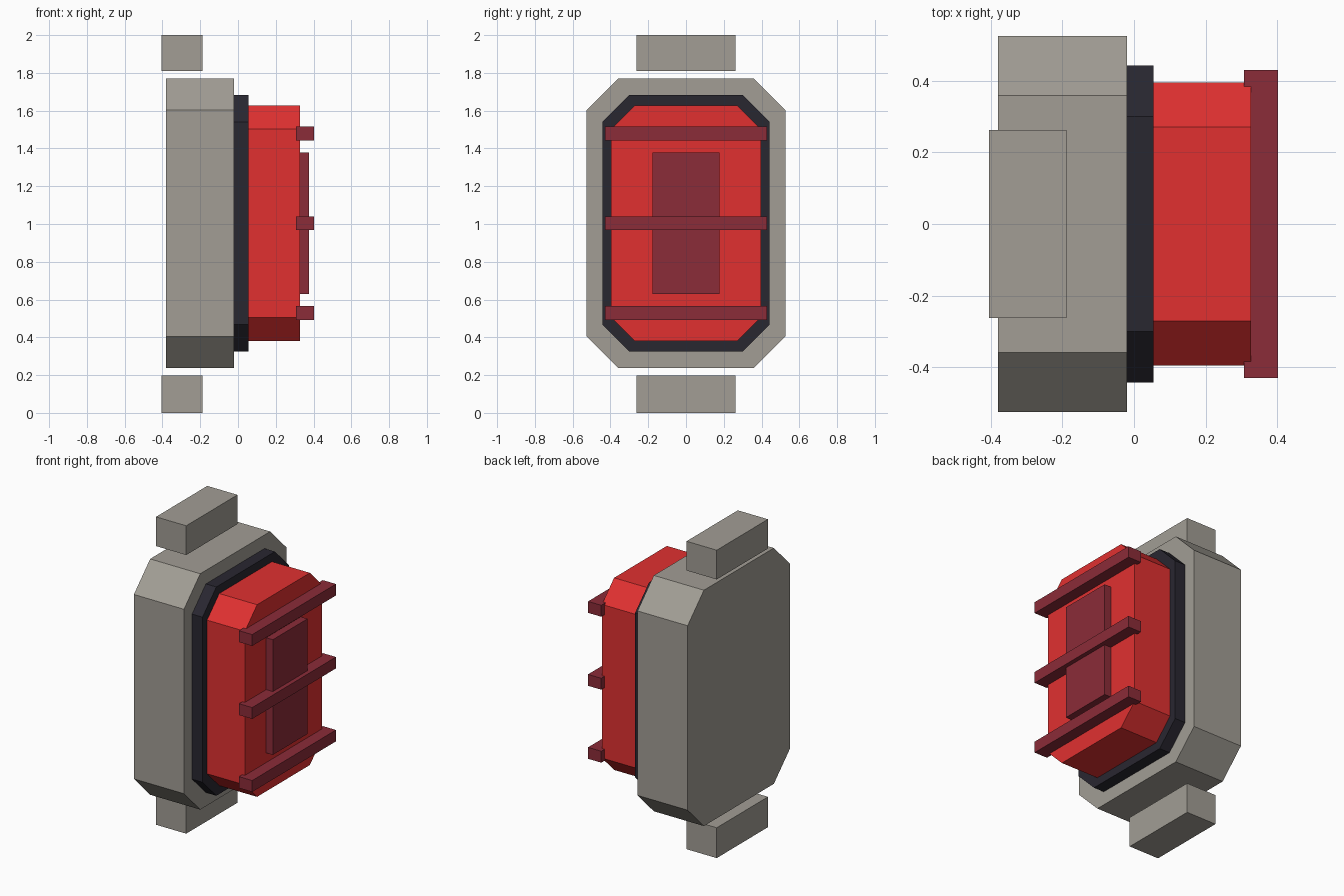
import bpy, bmesh

if "Cube" in bpy.data.objects:
    bpy.data.objects.remove(bpy.data.objects["Cube"])


def material(name, rgb):
    m = bpy.data.materials.new(name)
    m.diffuse_color = (*rgb, 1)
    m.use_nodes = True
    m.node_tree.nodes["Principled BSDF"].inputs["Base Color"].default_value = m.diffuse_color
    return m


GREY = material("warm_grey", (0.36, 0.34, 0.30))
DARK = material("dark_rubber", (0.022, 0.02, 0.03))
RED = material("red_lens", (0.75, 0.03, 0.03))
MAROON = material("maroon_guard", (0.26, 0.025, 0.04))


def prism(name, profile, x0, x1, mat):
    """Extrude a (y, z) outline along x."""
    bm = bmesh.new()
    face = bm.faces.new([bm.verts.new((x0, y, z)) for y, z in profile])
    ext = bmesh.ops.extrude_face_region(bm, geom=[face])
    for v in ext["geom"]:
        if isinstance(v, bmesh.types.BMVert):
            v.co.x = x1
    bmesh.ops.recalc_face_normals(bm, faces=bm.faces)
    mesh = bpy.data.meshes.new(name)
    bm.to_mesh(mesh)
    bm.free()
    mesh.materials.append(mat)
    obj = bpy.data.objects.new(name, mesh)
    bpy.context.collection.objects.link(obj)
    return obj


def octagon(w, h, c, mid=1.004):
    """Rectangle of half sizes w, h with corners cut by c."""
    pts = [(w, h - c), (w - c, h), (c - w, h), (-w, h - c),
           (-w, c - h), (c - w, -h), (w - c, -h), (w, c - h)]
    return [(y, z + mid) for y, z in pts]


def box(name, x0, x1, w, z0, z1, mat):
    return prism(name, [(-w, z0), (w, z0), (w, z1), (-w, z1)], x0, x1, mat)


# Stacked octagonal layers: housing, gasket, lens
prism("housing", octagon(0.526, 0.766, 0.167), -0.38, -0.02, GREY)
prism("gasket", octagon(0.443, 0.678, 0.142), -0.02, 0.055, DARK)
prism("lens", octagon(0.396, 0.624, 0.125), 0.055, 0.327, RED)

# Raised panel on the lens
box("lens_panel", 0.32, 0.375, 0.178, 0.63, 1.378, MAROON)

# Guard bars across the lens
for i, z in enumerate((0.53, 1.004, 1.478)):
    box(f"guard_bar_{i + 1}", 0.308, 0.403, 0.43, z - 0.037, z + 0.037, MAROON)

# Mounting blocks below and above
box("lower_mount", -0.405, -0.188, 0.263, 0.0, 0.197, GREY)
box("upper_mount", -0.405, -0.188, 0.263, 1.81, 2.0, GREY)
